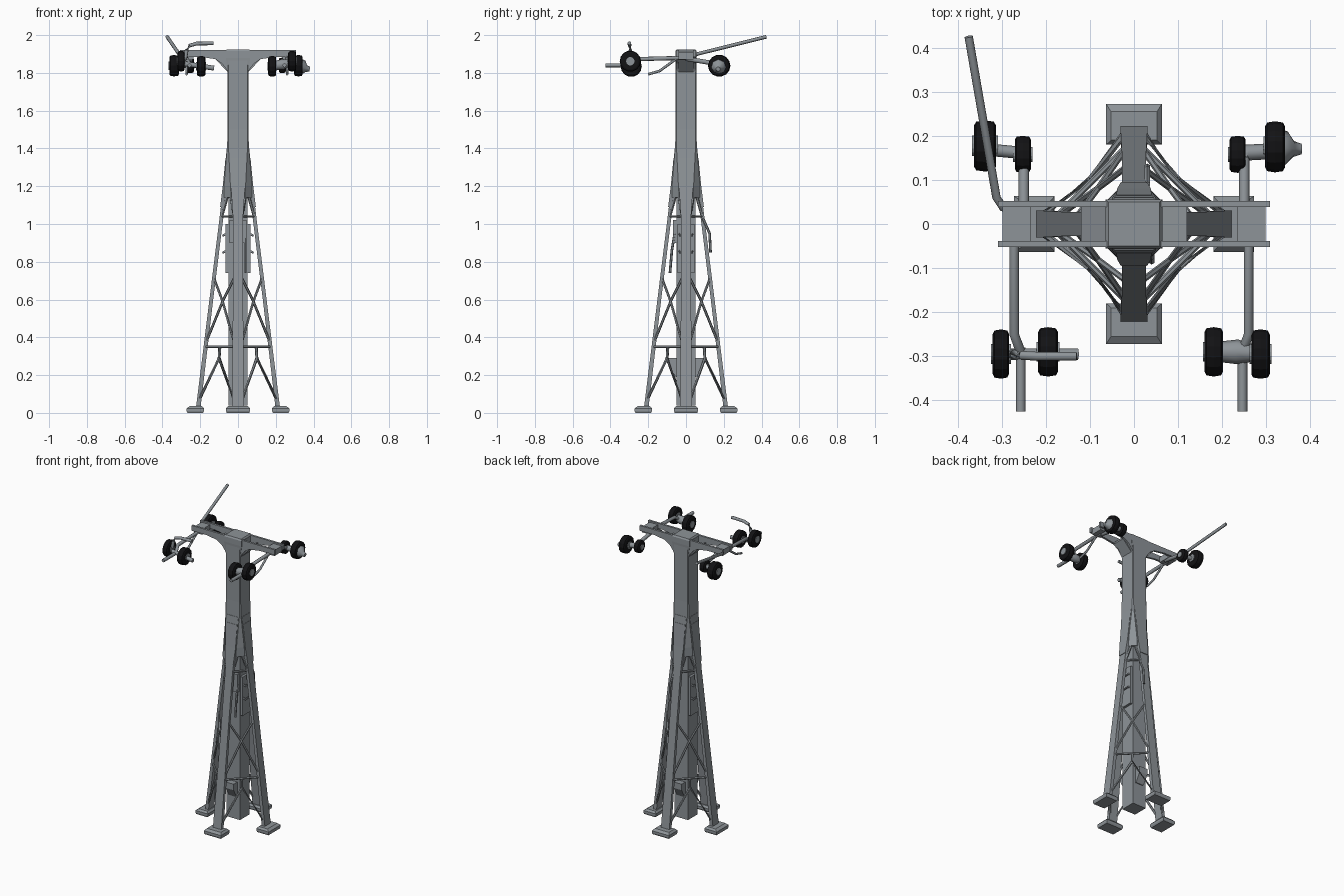
import bpy, bmesh, math
from mathutils import Vector, Matrix

if "Cube" in bpy.data.objects:
    bpy.data.objects.remove(bpy.data.objects["Cube"])


def material(name, rgb):
    m = bpy.data.materials.new(name)
    m.diffuse_color = (*rgb, 1)
    m.use_nodes = True
    m.node_tree.nodes["Principled BSDF"].inputs["Base Color"].default_value = m.diffuse_color
    return m


STEEL = material("grey steel", (0.27, 0.295, 0.315))
RUBBER = material("black rubber", (0.006, 0.006, 0.007))


def finish(bm, name, mat=STEEL, smooth=False):
    bmesh.ops.recalc_face_normals(bm, faces=bm.faces[:])
    me = bpy.data.meshes.new(name)
    bm.to_mesh(me)
    bm.free()
    ob = bpy.data.objects.new(name, me)
    me.materials.append(mat)
    bpy.context.collection.objects.link(ob)
    if smooth:
        bpy.ops.object.select_all(action='DESELECT')
        ob.select_set(True)
        bpy.context.view_layer.objects.active = ob
        bpy.ops.object.shade_smooth_by_angle(angle=math.radians(50))
    return ob


def loft(name, rings, mat=STEEL, turn=0, smooth=False):
    """Skin a list of equal-length point rings and cap both ends."""
    bm = bmesh.new()
    rot = Matrix.Rotation(turn, 3, 'Z')
    vs = [[bm.verts.new(rot @ Vector(p)) for p in r] for r in rings]
    n = len(rings[0])
    for a, b in zip(vs, vs[1:]):
        for i in range(n):
            bm.faces.new((a[i], a[(i + 1) % n], b[(i + 1) % n], b[i]))
    bm.faces.new(vs[0][::-1])
    bm.faces.new(vs[-1])
    return finish(bm, name, mat, smooth)


def rect(x0, x1, y0, y1, z):
    return [(x0, y0, z), (x1, y0, z), (x1, y1, z), (x0, y1, z)]


def box(name, x0, x1, y0, y1, z0, z1, mat=STEEL, turn=0):
    return loft(name, [rect(x0, x1, y0, y1, z0), rect(x0, x1, y0, y1, z1)], mat, turn)


def tube(name, pts, r, sides=8, turn=0):
    """Round bar through points; r is one radius or one per point."""
    pts = [Vector(p) for p in pts]
    rs = r if isinstance(r, (list, tuple)) else [r] * len(pts)
    rings = []
    for i, p in enumerate(pts):
        d = (pts[min(i + 1, len(pts) - 1)] - pts[max(i - 1, 0)]).normalized()
        ref = Vector((0, 0, 1)) if abs(d.z) < 0.9 else Vector((1, 0, 0))
        u = d.cross(ref).normalized()
        v = d.cross(u)
        rings.append([p + rs[i] * (math.cos(t) * u + math.sin(t) * v)
                      for t in (2 * math.pi * k / sides for k in range(sides))])
    return loft(name, rings, STEEL, turn, True)


def octagon(h, w, z):
    """Square of half size h whose flat sides are only w wide each way."""
    return [(h, -w, z), (h, w, z), (w, h, z), (-w, h, z),
            (-h, w, z), (-h, -w, z), (-w, -h, z), (w, -h, z)]


def leg_x(z):
    return 0.222 - 0.124 * (z - 0.03)


# Central mast, flared collar and upper column
box("mast_core", -0.05, 0.05, -0.05, 0.05, 0.04, 1.2)
loft("upper_column", [octagon(0.074, 0.036, 1.14), octagon(0.074, 0.04, 1.2),
                      octagon(0.058, 0.05, 1.4), octagon(0.055, 0.05, 1.5),
                      octagon(0.055, 0.05, 1.9)])

# Four splayed legs with feet and lattice bracing
for i in range(4):
    t = i * math.pi / 2
    rings = []
    for z, w, d in ((0.03, 0.031, 0.024), (0.6, 0.027, 0.02), (1.04, 0.027, 0.02),
                    (1.2, 0.036, 0.025)):
        x = leg_x(z)
        rings.append(rect(x - d, x, -w, w, z))
    rings.append(rect(0.04, 0.06, -0.045, 0.045, 1.4))
    loft("leg", rings, turn=t)
    loft("foot", [rect(0.185, 0.268, -0.06, 0.06, 0), rect(0.18, 0.272, -0.063, 0.063, 0.01),
                  rect(0.18, 0.272, -0.063, 0.063, 0.024),
                  rect(0.19, 0.255, -0.052, 0.052, 0.036)], turn=t)
    # shallow raised panel on the flared collar
    loft("collar_panel", [rect(0.08, leg_x(1.09) + 0.004, -0.03, 0.03, 1.09),
                          rect(0.05, leg_x(1.2) + 0.004, -0.038, 0.038, 1.2),
                          rect(0.04, 0.066, -0.04, 0.04, 1.35)], turn=t)

    def on_leg(z, k):
        """Point on the near (k=0) or next (k=1) leg's facing edge."""
        x = leg_x(z) - 0.012
        return (x, 0.022, z) if k == 0 else (0.022, x, z)

    def mid(z):
        m = (Vector(on_leg(z, 0)) + Vector(on_leg(z, 1))) / 2
        return m

    tube("ring_brace", [on_leg(0.35, 0), on_leg(0.35, 1)], 0.007, 6, t)
    tube("upper_ring_brace", [on_leg(1.04, 0), on_leg(1.04, 1)], 0.006, 6, t)
    for k in (0, 1):
        tube("lower_brace", [on_leg(0.07, k), mid(0.29), mid(0.345)], 0.008, 6, t)
        tube("cross_brace", [on_leg(0.38, k), mid(0.59), on_leg(0.71, 1 - k)], 0.007, 6, t)
        tube("collar_brace", [on_leg(1.05, k), mid(1.19)], 0.008, 6, t)

# Boxes and brackets clamped on the mast
for s in (-1, 1):
    ys = sorted((s * 0.045, s * 0.09))
    yb = sorted((s * 0.045, s * 0.055))
    loft("mast_gusset", [rect(-0.03, 0.03, *yb, 0.19), rect(-0.03, 0.03, *ys, 0.25),
                         rect(-0.03, 0.03, *ys, 0.29)])
    xs = sorted((s * 0.03, s * 0.066))
    box("side_cabinet", *xs, -0.045, 0.045, 0.74, 1.0)
    for z in (0.86, 0.95):
        tube("bracket", [(s * 0.055, -0.035, z), (s * 0.078, -0.035, z - 0.01),
                         (s * 0.078, 0.035, z - 0.01), (s * 0.055, 0.035, z)], 0.006, 6)
box("front_cabinet", -0.045, 0.045, -0.07, -0.04, 0.9, 1.02)
tube("rear_handle", [(0.03, 0.09, 1.03), (0.03, 0.125, 0.95), (0.03, 0.13, 0.85)], 0.007, 6)
tube("front_handle", [(0.04, -0.06, 0.95), (0.04, -0.075, 0.86), (0.04, -0.085, 0.74)], 0.007, 6)

# Head block and twin-rail crossbeam with curved haunches
loft("head_block", [rect(-0.055, 0.055, -0.052, 0.052, 1.82),
                    rect(-0.065, 0.065, -0.056, 0.056, 1.88),
                    rect(-0.065, 0.065, -0.056, 0.056, 1.915),
                    rect(-0.058, 0.058, -0.05, 0.05, 1.925)])
haunch = [(0.045, 1.79), (0.062, 1.82), (0.085, 1.85), (0.12, 1.873), (0.2, 1.885),
          (0.2, 1.9), (0.045, 1.9)]
for sy in (-1, 1):
    y0, y1 = sorted((sy * 0.038, sy * 0.052))
    box("crossbeam_rail", -0.308, 0.308, y0, y1, 1.885, 1.92)
    for sx in (-1, 1):
        loft("haunch", [[(sx * x, y, z) for x, z in haunch] for y in (y0, y1)])
for sx in (-1, 1):
    x0, x1 = sorted((sx * 0.235, sx * 0.298))
    box("beam_end_plate", x0, x1, -0.04, 0.04, 1.872, 1.91)
    # sloping web between the haunches
    loft("haunch_web", [[(sx * 0.05, y, 1.8), (sx * 0.12, y, 1.873), (sx * 0.12, y, 1.885),
                         (sx * 0.05, y, 1.86)] for y in (-0.04, 0.04)])


# Sheave wheels: black tread with grey hubs, axle along x
def wheel(x, y, z, r, w):
    def ring(dx, rad, n=14):
        return [(x + dx, y + rad * math.cos(2 * math.pi * k / n),
                 z + rad * math.sin(2 * math.pi * k / n)) for k in range(n)]
    h = w / 2
    loft("wheel", [ring(-h, r * 0.8), ring(-h * 0.8, r * 0.95), ring(0, r),
                   ring(h * 0.8, r * 0.95), ring(h, r * 0.8)], RUBBER)
    loft("wheel_hub", [ring(-h - 0.004, r * 0.4), ring(h + 0.004, r * 0.4)])


for x, y, z, r, w in ((-0.302, -0.295, 1.862, 0.056, 0.037), (-0.195, -0.29, 1.835, 0.056, 0.045),
                      (0.181, -0.29, 1.835, 0.056, 0.042), (0.287, -0.295, 1.862, 0.056, 0.042),
                      (-0.338, 0.177, 1.838, 0.058, 0.05), (-0.252, 0.158, 1.84, 0.042, 0.036),
                      (0.235, 0.158, 1.84, 0.042, 0.036), (0.32, 0.175, 1.838, 0.058, 0.045)):
    wheel(x, y, z, r, w)

# Front arms, tails and struts
for sx, xa, xb in ((-1, -0.272, -0.257), (1, 0.26, 0.246)):
    tube("front_arm", [(xa, 0.0, 1.88), (xa, -0.25, 1.873), (xb, -0.29, 1.845)], 0.011)
    tube("front_tail", [(xb, -0.28, 1.84), (xb, -0.425, 1.84)], 0.011)
    tube("arm_strut", [(xa, -0.05, 1.875), (xa, -0.14, 1.81), (xa, -0.2, 1.793)], 0.007)
    tube("rear_arm", [(sx * 0.25, 0.0, 1.875), (sx * 0.25, 0.12, 1.855),
                      (sx * 0.25, 0.165, 1.84)], 0.012)

# Axles and hubs
tube("front_left_axle", [(-0.3, -0.295, 1.85), (-0.26, -0.295, 1.845), (-0.127, -0.295, 1.825)], 0.013)
tube("front_right_axle", [(0.18, -0.29, 1.84), (0.2, -0.29, 1.84), (0.235, -0.29, 1.845),
                          (0.26, -0.292, 1.85), (0.287, -0.295, 1.855)],
     [0.018, 0.024, 0.028, 0.022, 0.016])
tube("rear_left_axle", [(-0.345, 0.17, 1.84), (-0.24, 0.16, 1.84)], 0.014)
tube("rear_right_axle", [(0.22, 0.16, 1.84), (0.31, 0.165, 1.835)], 0.018)
tube("rear_right_cone", [(0.335, 0.172, 1.83), (0.346, 0.172, 1.828), (0.362, 0.17, 1.822),
                         (0.38, 0.17, 1.82)], [0.042, 0.038, 0.018, 0.012])

# Bent pipe over the front left wheels and the long raised pole
tube("bent_pipe", [(-0.28, -0.295, 1.87), (-0.272, -0.295, 1.92), (-0.255, -0.298, 1.945),
                   (-0.22, -0.3, 1.955), (-0.13, -0.3, 1.957)], 0.01)
tube("raised_pole", [(-0.295, 0.035, 1.885), (-0.312, 0.06, 1.9), (-0.375, 0.425, 1.991)], 0.0095)
